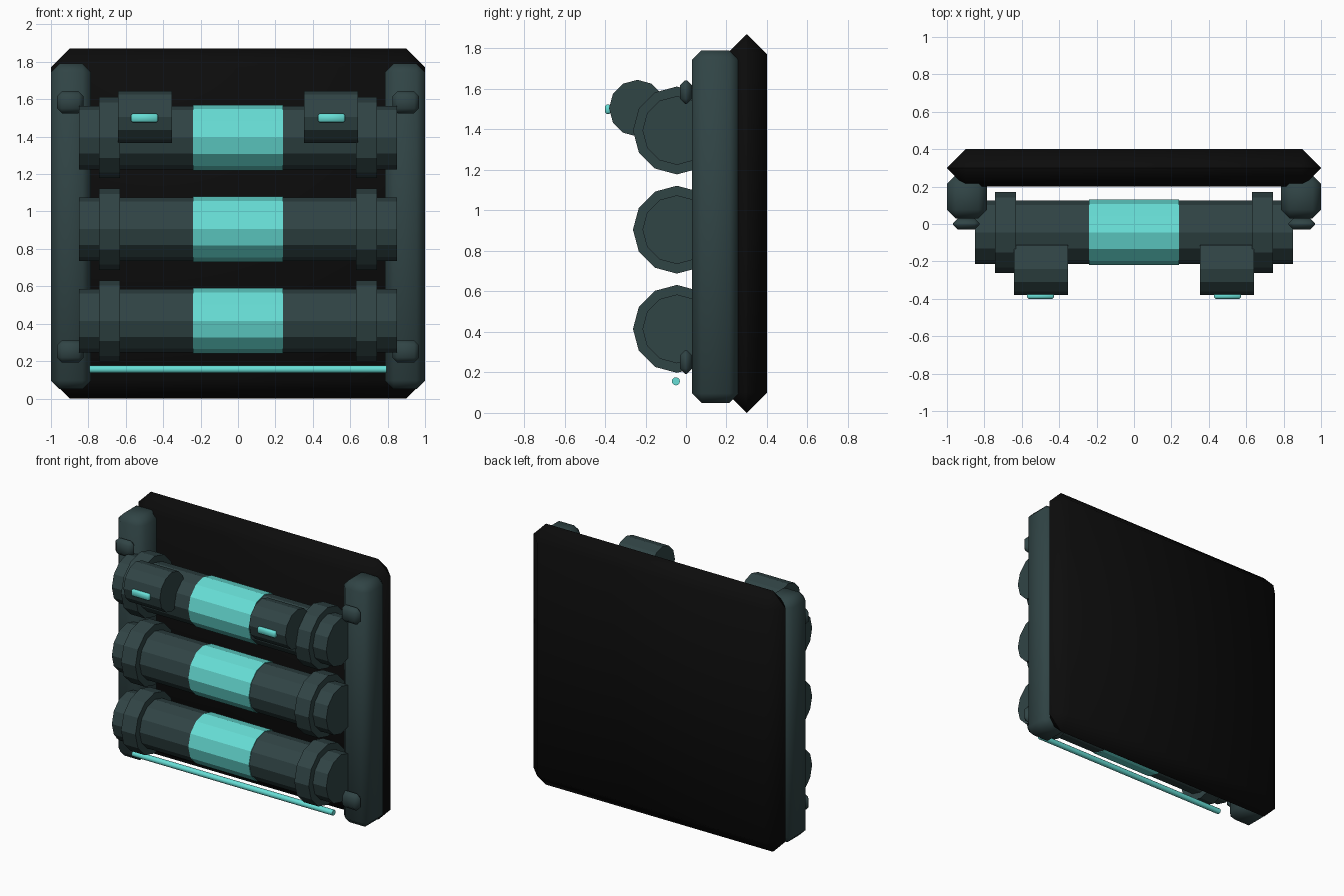
import bpy, math

if "Cube" in bpy.data.objects:
    bpy.data.objects.remove(bpy.data.objects["Cube"])


def material(name, rgb):
    m = bpy.data.materials.new(name)
    m.diffuse_color = (*rgb, 1)
    m.use_nodes = True
    m.node_tree.nodes["Principled BSDF"].inputs["Base Color"].default_value = m.diffuse_color
    return m


BLACK = material("black panel", (0.0035, 0.0035, 0.0035))
SLATE = material("dark slate", (0.030, 0.058, 0.060))
CYAN = material("glowing cyan", (0.135, 0.73, 0.67))


def box(name, centre, size, bevel, mat):
    """Chamfered, softly shaded block."""
    bpy.ops.mesh.primitive_cube_add(size=1, location=centre)
    ob = bpy.context.object
    ob.name = name
    ob.scale = size
    bpy.ops.object.transform_apply(location=False, rotation=False, scale=True)
    mod = ob.modifiers.new("chamfer", 'BEVEL')
    mod.width = bevel
    mod.segments = 1
    mod.limit_method = 'NONE'
    bpy.ops.object.modifier_apply(modifier=mod.name)
    bpy.ops.object.shade_smooth_by_angle(angle=math.radians(60))
    ob.data.materials.append(mat)
    return ob


def tube(name, centre, radius, length, mat, sides=12):
    """Flat-faced cylinder lying along x."""
    bpy.ops.mesh.primitive_cylinder_add(vertices=sides, radius=radius, depth=length,
                                        location=centre, rotation=(0, math.pi / 2, 0))
    ob = bpy.context.object
    ob.name = name
    ob.data.materials.append(mat)
    return ob


# Back panel
box("back_panel", (0, 0.3, 0.935), (2, 0.2, 1.87), 0.0995, BLACK)

# Three stacked canisters with a glowing band and two collars each
Y = -0.045
for i, z in enumerate((0.415, 0.905, 1.395)):
    tube(f"canister_{i}", (0, Y, z), 0.17, 1.7, SLATE)
    tube(f"glow_band_{i}", (0, Y, z), 0.175, 0.48, CYAN)
    for s in (-1, 1):
        tube(f"collar_{i}", (s * 0.687, Y, z), 0.217, 0.114, SLATE)

for s in (-1, 1):
    # Side rails and their clips
    box("side_rail", (s * 0.893, 0.145, 0.92), (0.214, 0.23, 1.74), 0.046, SLATE)
    for z in (0.252, 1.584):
        box("rail_clip", (s * 0.897, 0, z), (0.142, 0.06, 0.118), 0.026, SLATE)
    # Small upper drums with light slits
    tube("upper_drum", (s * 0.498, -0.24, 1.505), 0.14, 0.288, SLATE)
    box("light_slit", (s * 0.5, -0.385, 1.5), (0.144, 0.03, 0.046), 0.008, CYAN)

# Thin glowing rod along the bottom
rod = tube("glow_rod", (0, -0.05, 0.156), 0.02, 1.59, CYAN)
bpy.ops.object.shade_smooth_by_angle(angle=math.radians(40))
